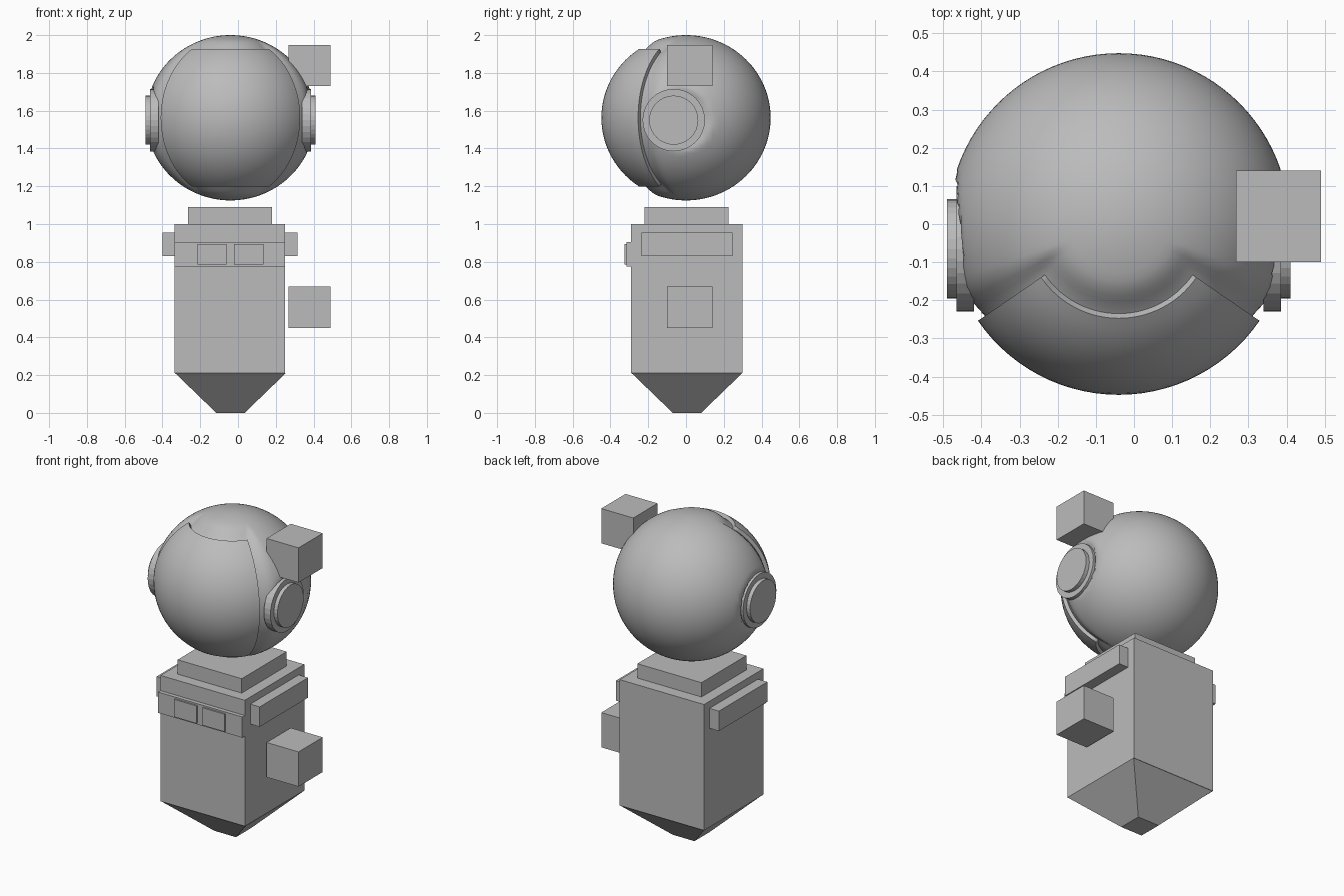
import bpy, bmesh, math
from mathutils import Vector

if "Cube" in bpy.data.objects:
    bpy.data.objects.remove(bpy.data.objects["Cube"])

CX = -0.04                              # body axis
HEAD = Vector((CX, 0, 1.5625))
RX, RZ = 0.448, 0.4375                  # head radii
EAR_Y, EAR_Z = -0.065, 1.55
AZ, EL = math.radians(55.5), math.radians(56.5)   # visor half angles

grey = bpy.data.materials.new("plain_grey")
grey.diffuse_color = (0.5, 0.5, 0.5, 1)
grey.use_nodes = True
grey.node_tree.nodes["Principled BSDF"].inputs["Base Color"].default_value = grey.diffuse_color


def add(name, bm, smooth=False):
    bmesh.ops.recalc_face_normals(bm, faces=bm.faces[:])
    for f in bm.faces:
        f.smooth = smooth
    mesh = bpy.data.meshes.new(name)
    bm.to_mesh(mesh)
    bm.free()
    mesh.materials.append(grey)
    ob = bpy.data.objects.new(name, mesh)
    bpy.context.collection.objects.link(ob)
    return ob


def box(name, x, y, z):
    bm = bmesh.new()
    bmesh.ops.create_cube(bm, size=1)
    for v in bm.verts:
        v.co = [lo + (c + 0.5) * (hi - lo) for c, (lo, hi) in zip(v.co, (x, y, z))]
    return add(name, bm)


def on_head(az, el, drop=0.0):
    """Point on the head; azimuth 0 faces the front."""
    c = math.cos(el)
    return HEAD + Vector(((RX - drop) * c * math.sin(az),
                          -(RX - drop) * c * math.cos(az),
                          (RZ - drop) * math.sin(el)))


def ease(t):
    t = min(1, max(0, t))
    return t * t * (3 - 2 * t)


# Torso, collar and chest
box("torso", (-0.335, 0.25), (-0.29, 0.30), (0.21, 1.0))
box("collar", (-0.265, 0.18), (-0.22, 0.225), (1.0, 1.09))
box("chest_band", (-0.335, 0.25), (-0.315, -0.29), (0.775, 0.905))
for side, x in (("left", -0.215), ("right", -0.02)):
    box("chest_panel_" + side, (x, x + 0.155), (-0.325, -0.31), (0.785, 0.895))

# Tapered base
bm = bmesh.new()
bmesh.ops.create_cube(bm, size=1)
for v in bm.verts:
    w = 0.585 if v.co.z > 0 else 0.15
    v.co = (CX + v.co.x * w, 0.005 + v.co.y * w, 0.21 if v.co.z > 0 else 0)
add("tapered_base", bm)

# Shoulder rails
for side, x in (("left", (-0.40, -0.335)), ("right", (0.25, 0.315))):
    box("shoulder_rail_" + side, x, (-0.235, 0.245), (0.83, 0.955))

# Floating hands
for name, z in (("lower", 0.45), ("raised", 1.73)):
    box("hand_" + name, (0.268, 0.49), (-0.10, 0.14), (z, z + 0.218))

# Helmet, sunk in behind the visor and flattened under the ear discs
bm = bmesh.new()
bmesh.ops.create_uvsphere(bm, u_segments=96, v_segments=64, radius=1)
for v in bm.verts:
    az = math.atan2(v.co.x, -v.co.y)
    el = math.asin(max(-1, min(1, v.co.z)))
    reach = max(abs(az) / AZ, abs(el) / EL)
    p = on_head(az, el, 0.022 * ease((1.25 - reach) / 0.25))
    r = math.hypot(p.y - EAR_Y, p.z - EAR_Z)
    limit = 0.405 + 0.06 * ease((r - 0.15) / 0.09)
    p.x = CX + max(-limit, min(limit, p.x - CX))
    v.co = p
add("helmet", bm, True)

# Visor shell: a patch of the head with a rim
bm = bmesh.new()
N = 28
grid = [[bm.verts.new(on_head(AZ * (2 * i / N - 1), EL * (2 * j / N - 1)))
         for i in range(N + 1)] for j in range(N + 1)]
for j in range(N):
    for i in range(N):
        bm.faces.new((grid[j][i], grid[j][i + 1], grid[j + 1][i + 1], grid[j + 1][i]))
rim = [e for e in bm.edges if e.is_boundary]
new = bmesh.ops.extrude_edge_only(bm, edges=rim)["geom"]
for v in new:
    if isinstance(v, bmesh.types.BMVert):
        v.co = HEAD + (v.co - HEAD) * 0.93
for e in rim:
    e.smooth = False
add("visor", bm, True)

# Ear discs, stepped outward on both sides
for side, s in (("left", -1), ("right", 1)):
    for part, r, x0, x1 in (("outer", 0.165, 0.38, 0.426), ("inner", 0.13, 0.42, 0.45)):
        bm = bmesh.new()
        bmesh.ops.create_cone(bm, cap_ends=True, segments=32,
                              radius1=r, radius2=r, depth=1)
        for v in bm.verts:
            v.co = (CX + s * (x0 + (v.co.z + 0.5) * (x1 - x0)),
                    EAR_Y + v.co.x, EAR_Z + v.co.y)
        add(f"ear_disc_{part}_{side}", bm)
